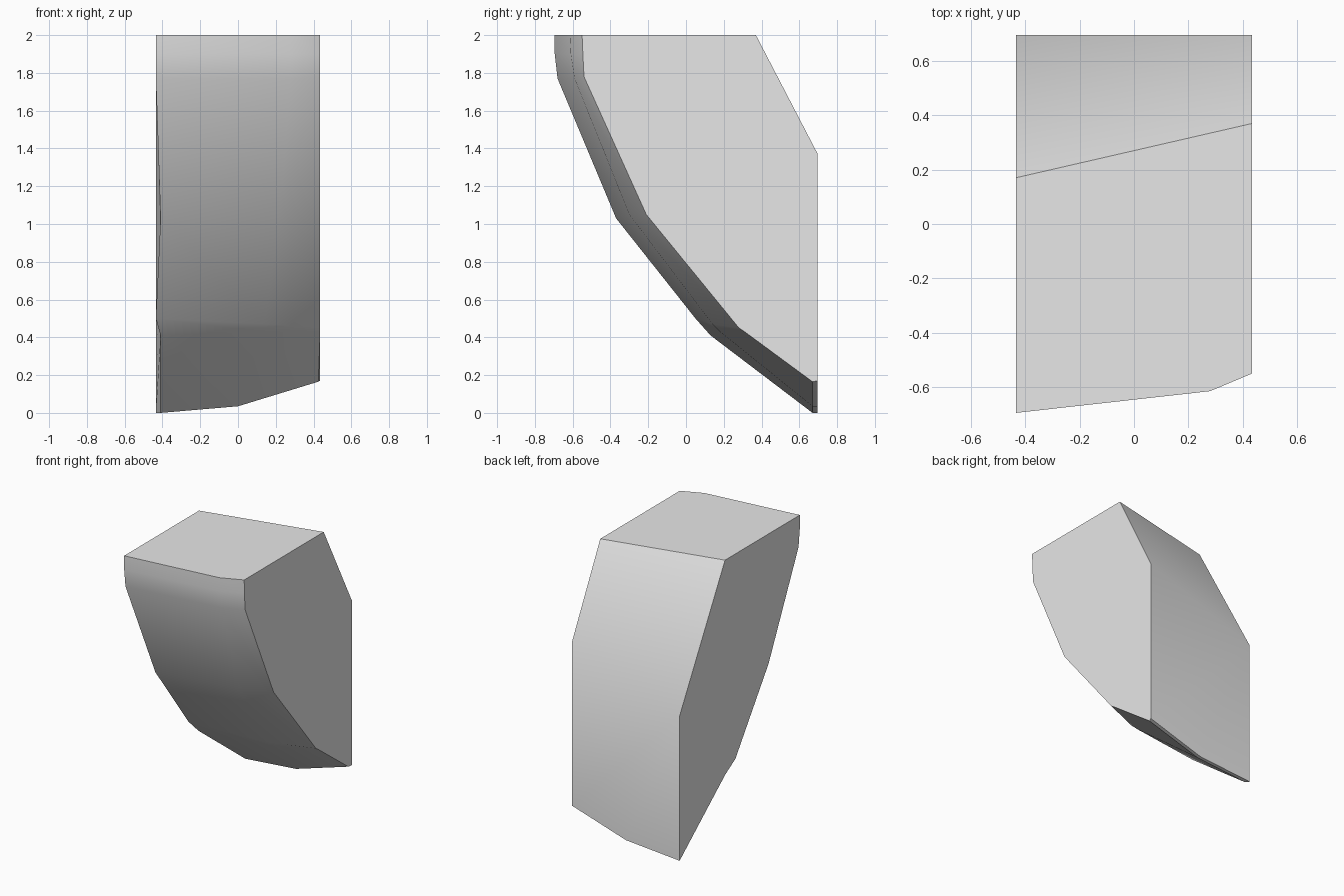
import bpy
import bmesh
import math

# Remove the default cube
default_cube = bpy.data.objects.get("Cube")
if default_cube:
    bpy.data.objects.remove(default_cube, do_unlink=True)

HALF_WIDTH = 0.435
BACK = 0.695
TOP = 2.0


def grey_material():
    material = bpy.data.materials.new("light grey")
    material.use_nodes = True
    colour = (0.8, 0.8, 0.8, 1)
    material.diffuse_color = colour
    shader = material.node_tree.nodes["Principled BSDF"]
    shader.inputs["Base Color"].default_value = colour
    return material


# Curved front: each row holds its right, middle and left point, from top to bottom
front_rows = [
    [(-HALF_WIDTH, -BACK, TOP), (0.28, -0.615, TOP), (HALF_WIDTH, -0.55, TOP)],
    [(-HALF_WIDTH, -BACK, 1.9), (0.28, -0.61, 1.9), (HALF_WIDTH, -0.546, 1.9)],
    [(-HALF_WIDTH, -0.68, 1.77), (0.28, -0.59, 1.77), (HALF_WIDTH, -0.54, 1.78)],
    [(-0.41, -0.37, 1.03), (0.22, -0.3, 1.05), (HALF_WIDTH, -0.21, 1.05)],
    [(-HALF_WIDTH, 0.05, 0.5), (0.14, 0.14, 0.47), (HALF_WIDTH, 0.28, 0.45)],
    [(-0.41, 0.13, 0.41), (0.12, 0.18, 0.43), (HALF_WIDTH, 0.31, 0.43)],
    [(-0.41, 0.67, 0), (0, 0.67, 0.035), (0.425, 0.67, 0.165)],
    [(-HALF_WIDTH, BACK, 0), (0, BACK, 0.035), (HALF_WIDTH, BACK, 0.17)],
]

mesh = bpy.data.meshes.new("tapered_block")
bm = bmesh.new()
rows = [[bm.verts.new(point) for point in row] for row in front_rows]

# Quads across the front and underside
for upper, lower in zip(rows, rows[1:]):
    for a, b, c, d in zip(upper, lower, lower[1:], upper[1:]):
        bm.faces.new((a, b, c, d))

# Slanted bevel at the upper back
right_low = bm.verts.new((-HALF_WIDTH, BACK, 1.06))
left_low = bm.verts.new((HALF_WIDTH, BACK, 1.375))
right_high = bm.verts.new((-HALF_WIDTH, 0.17, TOP))
left_high = bm.verts.new((HALF_WIDTH, 0.37, TOP))
bm.faces.new((right_high, left_high, right_low))
bm.faces.new((left_high, left_low, right_low))

# Flat top, back and side caps
bm.faces.new(rows[0] + [left_high, right_high])
bm.faces.new(rows[-1] + [left_low, right_low])
bm.faces.new([row[0] for row in rows] + [right_low, right_high])
bm.faces.new([row[-1] for row in rows] + [left_low, left_high])

bmesh.ops.recalc_face_normals(bm, faces=bm.faces[:])
bm.to_mesh(mesh)
bm.free()

# Block object with soft front and crisp rims
block = bpy.data.objects.new("tapered_block", mesh)
bpy.context.collection.objects.link(block)
mesh.materials.append(grey_material())
bpy.ops.object.select_all(action="DESELECT")
block.select_set(True)
bpy.context.view_layer.objects.active = block
bpy.ops.object.shade_smooth_by_angle(angle=math.radians(35))
